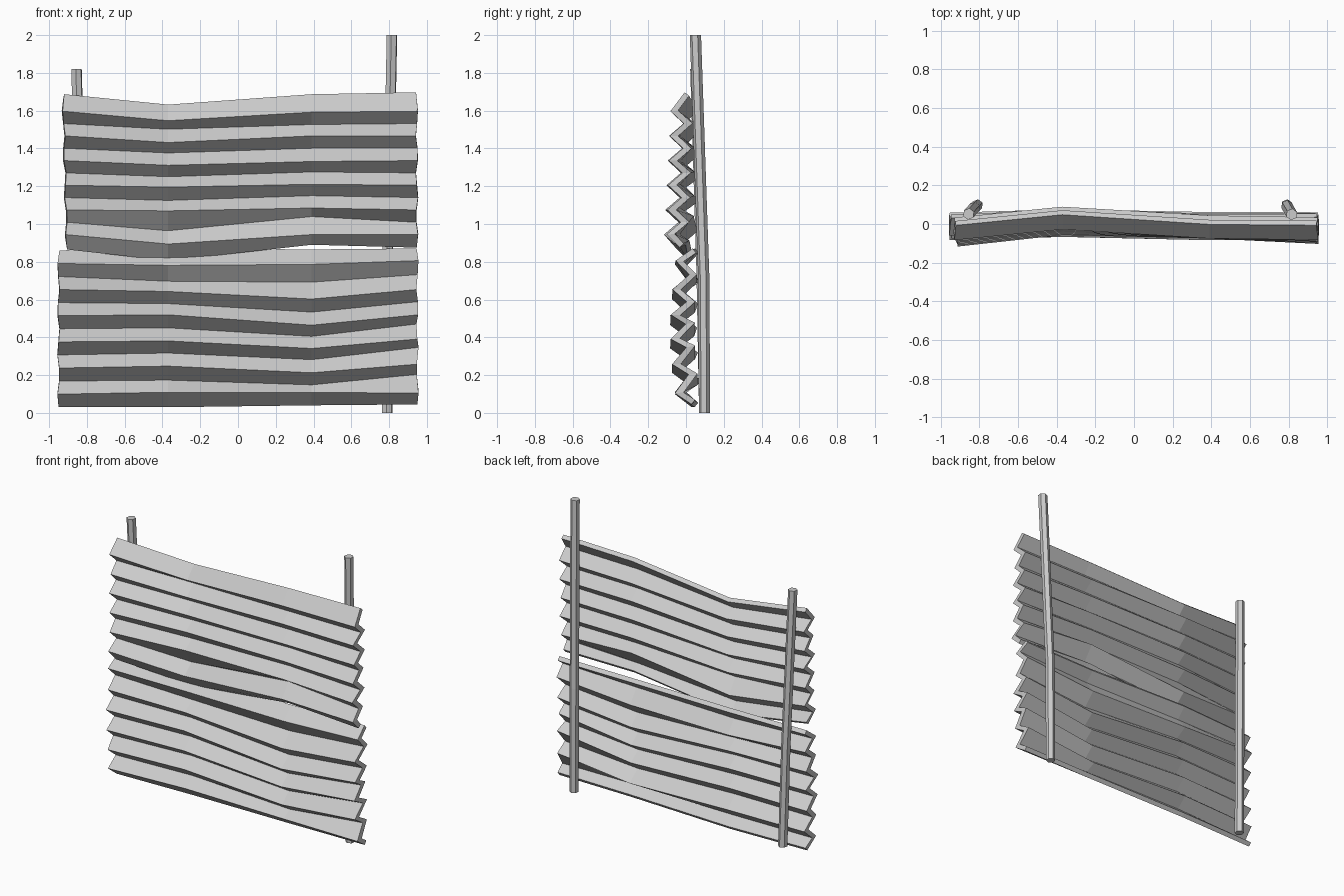
import bpy
from math import sin, cos, pi

if "Cube" in bpy.data.objects:
    bpy.data.objects.remove(bpy.data.objects["Cube"])


def make_mesh(name, verts, faces):
    me = bpy.data.meshes.new(name)
    me.from_pydata(verts, [], faces)
    me.update()
    ob = bpy.data.objects.new(name, me)
    bpy.context.collection.objects.link(ob)
    return ob


def sheet(name, left_z, sags, ridge_y, x_left, x_right, depth, bulge):
    """Zigzag profile swept over four columns; odd rows are front ridges."""
    n, verts, faces = len(left_z), [], []
    for i, z in enumerate(left_z):
        t = i / (n - 1)
        jut = 0.006 * sin(i * 1.9)
        xs = (x_left[0] + (x_left[1] - x_left[0]) * t - jut, -0.37, 0.39,
              x_right + jut)
        for x, sag, (y0, y1) in zip(xs, sags, ridge_y):
            y = y0 + (y1 - y0) * t - bulge * sin(pi * t)
            verts.append((x, y + (0 if i % 2 else depth), z + sag[i] / 100))
    for i in range(n - 1):
        for j in range(3):
            a = i * 4 + j
            faces.append((a, a + 1, a + 5, a + 4))
    ob = make_mesh(name, verts, faces)
    # thickness grows towards the back
    m = ob.modifiers.new("thickness", 'SOLIDIFY')
    m.thickness, m.offset, m.use_even_offset = 0.03, -1, True
    return ob


def post(name, path, r=0.03, sides=6):
    """Slightly bent post: six-sided rings along a path."""
    verts = [(x + r * cos(2 * pi * k / sides + 0.4),
              y + r * sin(2 * pi * k / sides + 0.4), z)
             for x, y, z in path for k in range(sides)]
    faces = [(i * sides + k, i * sides + (k + 1) % sides,
              (i + 1) * sides + (k + 1) % sides, (i + 1) * sides + k)
             for i in range(len(path) - 1) for k in range(sides)]
    faces.append(tuple(reversed(range(sides))))
    faces.append(tuple(range(len(verts) - sides, len(verts))))
    return make_mesh(name, verts, faces)


flat = [0] * 13

# lower corrugated sheet
sheet("lower_sheet", [0.03 + 0.0692 * i for i in range(13)],
      [flat,
       [0, 1, .5, 1, 1, .5, .5, .5, -.5, -1, -2.5, -1, 1],
       [1, 1, -2, -2.5, -2.5, -3.5, -4, -5, -5, -5, -3, -.5, .5],
       [1.5, .5, 3.5, 2, 4, 1.5, 2.5, .5, .5, 0, 1, 1.5, 1]],
      [(-.05, -.05), (-.035, -.03), (-.05, -.05), (-.05, -.045)],
      (-0.95, -0.95), 0.95, 0.08, 0.035)

# upper corrugated sheet
sheet("upper_sheet",
      [0.865] + [0.944 + 0.0653 * i for i in range(11)] + [1.687],
      [flat,
       [-6, -5, -4.5, -.5, -1.5, -1, -2, -2.5, -2.5, -3.5, -3, -5, -5.5],
       [2.5, 0, 3, 1, 1, .5, .5, -.5, 0, 0, -.5, -.5, 0],
       [1] + [0] * 11 + [1]],
      [(-.12, -.08), (-.06, -.025), (-.075, -.075), (-.105, -.08)],
      (-0.905, -0.925), 0.947, 0.073, 0)

# posts behind the sheets
post("right_post", [(0.79, 0.098, 0), (0.79, 0.094, 0.72), (0.815, 0.05, 2)])
post("left_post", [(-0.81, 0.098, 0.05), (-0.825, 0.085, 0.75),
                   (-0.855, 0.052, 1.82)])
